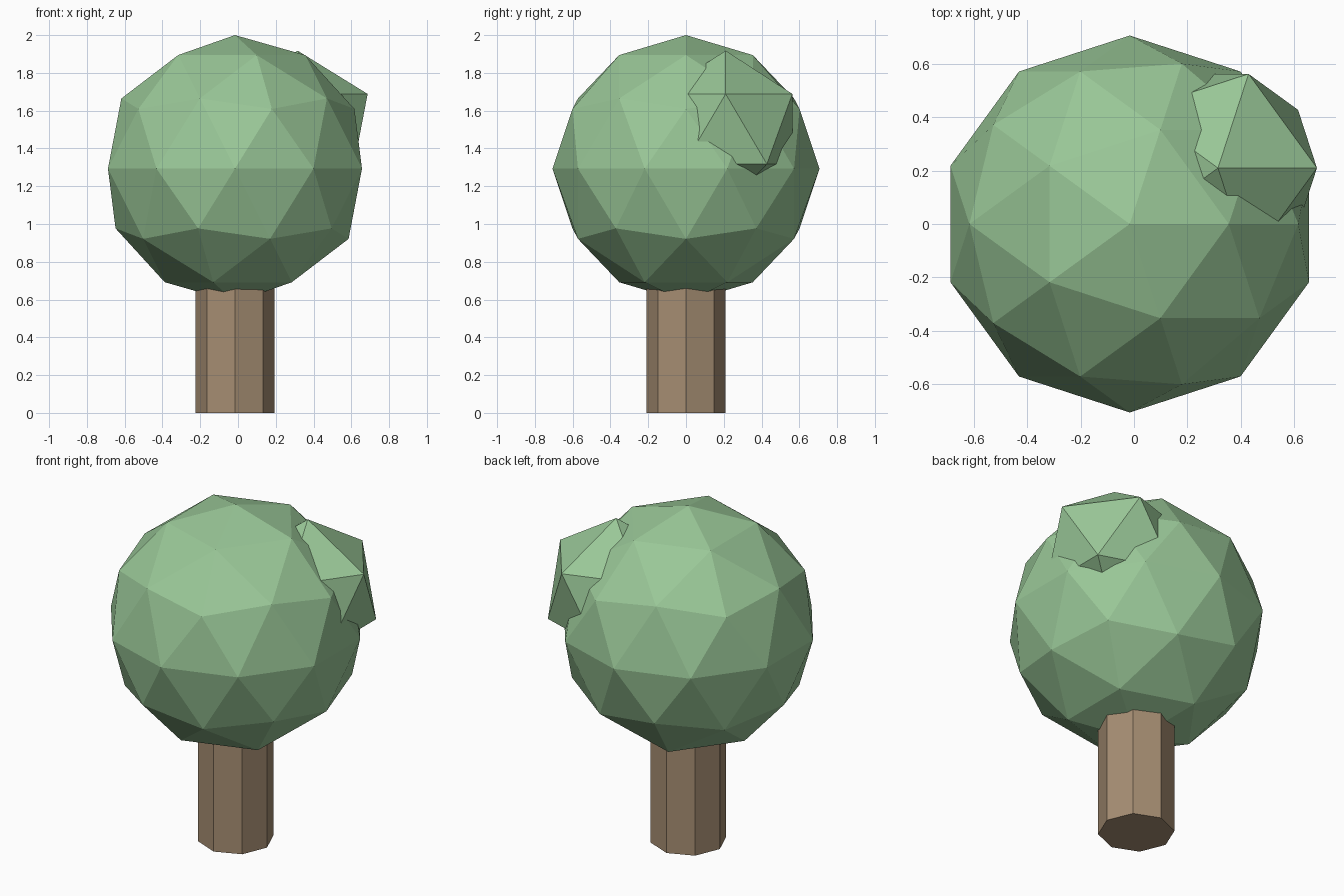
import bpy

if "Cube" in bpy.data.objects:
    bpy.data.objects.remove(bpy.data.objects["Cube"])


def flat_colour(name, rgb):
    m = bpy.data.materials.new(name)
    m.diffuse_color = (*rgb, 1.0)
    m.use_nodes = True
    m.node_tree.nodes["Principled BSDF"].inputs["Base Color"].default_value = m.diffuse_color
    return m


leaf_green = flat_colour("leaf green", (0.32, 0.57, 0.31))
bark_brown = flat_colour("bark brown", (0.38, 0.27, 0.17))


def finish(name, material):
    obj = bpy.context.object
    obj.name = name
    obj.data.materials.append(material)
    return obj


# Octagonal trunk, running up into the foliage
TRUNK_R, TRUNK_TOP = 0.208, 0.8
bpy.ops.mesh.primitive_cylinder_add(vertices=8, radius=TRUNK_R, depth=TRUNK_TOP,
                                    location=(-0.016, 0, TRUNK_TOP / 2))
finish("trunk", bark_brown)

# Faceted main crown
bpy.ops.mesh.primitive_ico_sphere_add(subdivisions=2, radius=0.707,
                                      location=(-0.016, 0, 1.293))
finish("crown", leaf_green)

# Coarser leaf clump poking out of the upper back right
bpy.ops.mesh.primitive_ico_sphere_add(subdivisions=1, radius=0.415,
                                      location=(0.315, 0.21, 1.503))
finish("side_clump", leaf_green)
